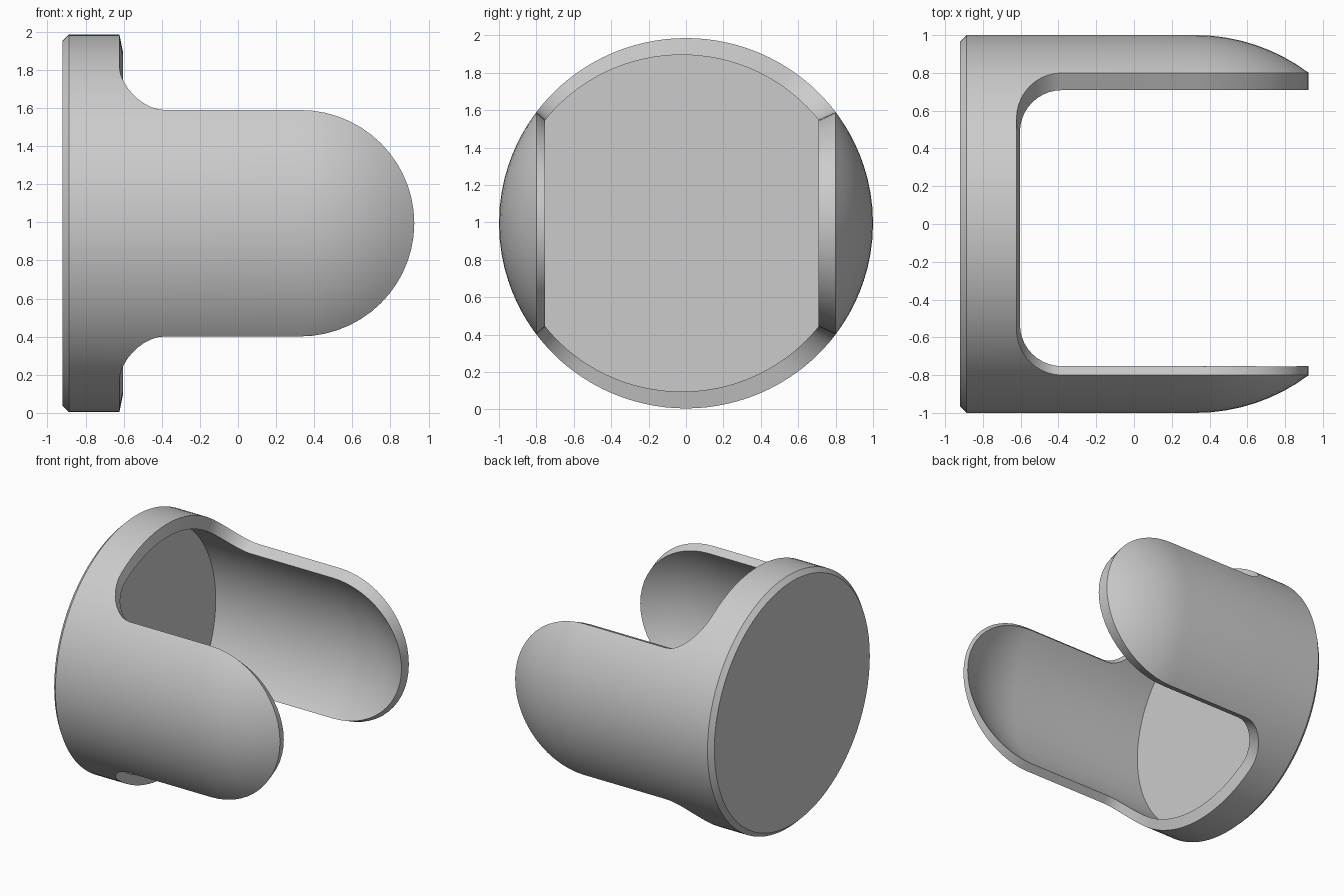
import bpy, bmesh, math

cube = bpy.data.objects.get("Cube")
if cube:
    bpy.data.objects.remove(cube)

BASE, FLOOR, CENTRE = -0.922, -0.826, 0.325  # ends of the cup and start of the dome
EDGE, INNER_EDGE = 0.8, 0.79                 # half width of the slot over the radius
BORE_Y, BORE_Z, BORE_SHIFT = 0.925, 0.9, -0.022  # size and offset of the cavity
FILLET, SLOT, LIP = 0.24, -0.622, 0.018      # slot corner, slot bottom, rim slope
MID_Z, TALL = 0.995, 0.99                    # height of the axis and vertical radius
ROUND = 10                                   # steps along each slot corner


def gap_angles():
    """Angles between the arms, dense along the rounded slot corners."""
    turns = [math.pi / 2 * i / ROUND for i in range(ROUND + 1)]
    sides = [EDGE - FILLET + FILLET * math.cos(t) for t in turns]
    sides += [(EDGE - FILLET) * (1 - i / ROUND) for i in range(1, ROUND)]
    half = [math.acos(s) for s in sides]
    return half + [math.pi / 2] + [math.pi - a for a in reversed(half)]


def sectors():
    """Lists of (outer angle, inner angle) pairs, each with an arm flag."""
    outer, inner = math.acos(EDGE), math.acos(INNER_EDGE)
    steps = 28
    arm = [math.atan(0.6 * math.sin(math.pi * (i / steps - 0.5)) / EDGE)
           for i in range(steps + 1)]
    stretch = (math.pi - 2 * inner) / (math.pi - 2 * outer)
    result = []
    for turn in (0, math.pi):
        result.append(([(a + turn, a * inner / outer + turn) for a in arm], True))
        result.append(([(a + turn, inner + (a - outer) * stretch + turn)
                        for a in gap_angles()], False))
    return result


def wall_end(angle, inner):
    """Position along the axis where the solid ring ends."""
    side = max(0, abs(math.cos(angle)) - (EDGE - FILLET))
    rise = math.sqrt(max(0, FILLET ** 2 - side ** 2))
    return SLOT + FILLET - rise + (LIP * rise / FILLET if inner else 0)


def column(angle, is_arm, inner):
    """Profile from the base to the rim as (x, radius) pairs."""
    end = SLOT + FILLET if is_arm else wall_end(angle, inner)
    if inner:
        pts = [(FLOOR, 1), (end, 1)]
    else:
        pts = [(BASE, 0.965), (BASE + 0.035, 1), (end, 1)]
    if is_arm:
        tip = math.acos(min(1, EDGE / abs(math.cos(angle))))
        drop = (1 - INNER_EDGE) / (1 - EDGE) if inner else 1
        for i in range(9):
            t = tip * i / 8
            pts.append((CENTRE + math.sin(t), 1 - drop * (1 - math.cos(t))))
    return pts


def add_shell(bm, inner):
    """Adds one skin and returns the rows of vertices along its rim."""
    wide, high, shift = (BORE_Y, BORE_Z, BORE_SHIFT) if inner else (1, TALL, 0)
    ring, rims = [], []
    for angles, is_arm in sectors():
        cols = []
        for pair in angles:
            a = pair[1] if inner else pair[0]
            cols.append([bm.verts.new((x, wide * r * math.cos(a) + shift,
                                       MID_Z + high * r * math.sin(a)))
                         for x, r in column(pair[0], is_arm, inner)])
        for c, d in zip(cols, cols[1:]):
            for i in range(len(c) - 1):
                bm.faces.new((c[i], c[i + 1], d[i + 1], d[i]))
        ring += [c[0] for c in cols[:-1]]
        rim = [c[-1] for c in cols]
        if is_arm:
            start = 1 if inner else 2
            rim = cols[0][start:-1] + rim + cols[-1][start:-1][::-1]
        rims.append(rim)
    bm.faces.new(ring)
    return rims


# Outer skin, inner skin and the rim that joins them
mesh = bpy.data.meshes.new("slotted_cup")
bm = bmesh.new()
for outer, inner in zip(add_shell(bm, False), add_shell(bm, True)):
    for i in range(len(outer) - 1):
        bm.faces.new((outer[i], outer[i + 1], inner[i + 1], inner[i]))
bmesh.ops.remove_doubles(bm, verts=bm.verts, dist=0.0005)
bmesh.ops.dissolve_degenerate(bm, edges=bm.edges, dist=0.0005)
bmesh.ops.recalc_face_normals(bm, faces=bm.faces)
bm.to_mesh(mesh)
bm.free()

cup = bpy.data.objects.new("slotted_cup", mesh)
bpy.context.collection.objects.link(cup)

# Plain grey
grey = bpy.data.materials.new("plain grey")
grey.use_nodes = True
colour = (0.6, 0.6, 0.6, 1)
grey.diffuse_color = colour
grey.node_tree.nodes["Principled BSDF"].inputs["Base Color"].default_value = colour
mesh.materials.append(grey)

bpy.ops.object.select_all(action="DESELECT")
cup.select_set(True)
bpy.context.view_layer.objects.active = cup
bpy.ops.object.shade_smooth_by_angle(angle=math.radians(30))
